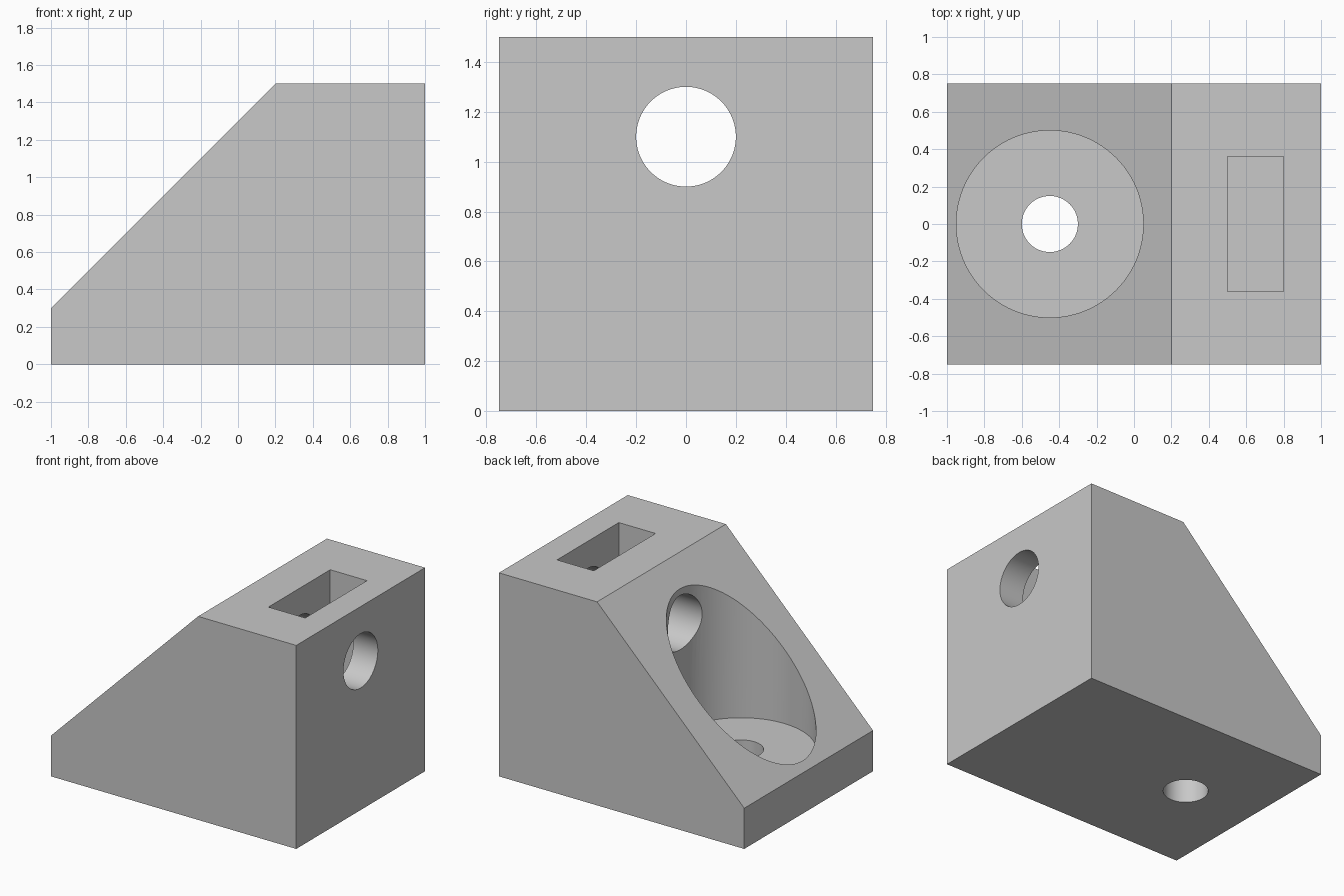
import bpy, bmesh, math
from mathutils import Matrix

if "Cube" in bpy.data.objects:
    bpy.data.objects.remove(bpy.data.objects["Cube"])

grey = bpy.data.materials.new("plain grey")
grey.diffuse_color = (0.58, 0.58, 0.58, 1)
grey.use_nodes = True
grey.node_tree.nodes["Principled BSDF"].inputs["Base Color"].default_value = grey.diffuse_color


def make_object(name, bm):
    mesh = bpy.data.meshes.new(name)
    bmesh.ops.recalc_face_normals(bm, faces=bm.faces)
    bm.to_mesh(mesh)
    bm.free()
    mesh.materials.append(grey)
    obj = bpy.data.objects.new(name, mesh)
    bpy.context.collection.objects.link(obj)
    return obj


def cylinder(name, radius, length, centre, rotation=Matrix()):
    bm = bmesh.new()
    bmesh.ops.create_cone(bm, cap_ends=True, segments=96, radius1=radius, radius2=radius,
                          depth=length, matrix=Matrix.Translation(centre) @ rotation)
    return make_object(name, bm)


def box(name, size, centre):
    bm = bmesh.new()
    bmesh.ops.create_cube(bm, size=1, matrix=Matrix.Translation(centre) @ Matrix.Diagonal((*size, 1)))
    return make_object(name, bm)


# Wedge block: side profile extruded across the depth
bm = bmesh.new()
profile = [(-1, 0), (1, 0), (1, 1.5), (0.2, 1.5), (-1, 0.3)]
side = bm.faces.new([bm.verts.new((x, -0.75, z)) for x, z in profile])
ext = bmesh.ops.extrude_face_region(bm, geom=[side])
bmesh.ops.translate(bm, vec=(0, 1.5, 0),
                    verts=[v for v in ext["geom"] if isinstance(v, bmesh.types.BMVert)])
block = make_object("wedge_block", bm)

# Counterbore, base screw hole, cross hole and nut slot
cutters = [
    cylinder("counterbore", 0.5, 1.7, (-0.45, 0, 1.15)),
    cylinder("base_hole", 0.15, 1.0, (-0.45, 0, 0.1)),
    cylinder("cross_hole", 0.2, 1.55, (0.325, 0, 1.1), Matrix.Rotation(math.pi / 2, 4, 'Y')),
    box("nut_slot", (0.3, 0.72, 0.96), (0.65, 0, 1.22)),
]
bpy.context.view_layer.objects.active = block
for cutter in cutters:
    cutter.hide_render = True
    mod = block.modifiers.new(cutter.name, 'BOOLEAN')
    mod.operation = 'DIFFERENCE'
    mod.solver = 'EXACT'
    mod.object = cutter
    bpy.ops.object.modifier_apply(modifier=mod.name)
    bpy.data.objects.remove(cutter)

# Smooth bores, crisp edges
block.select_set(True)
bpy.ops.object.shade_smooth_by_angle(angle=math.radians(30))
